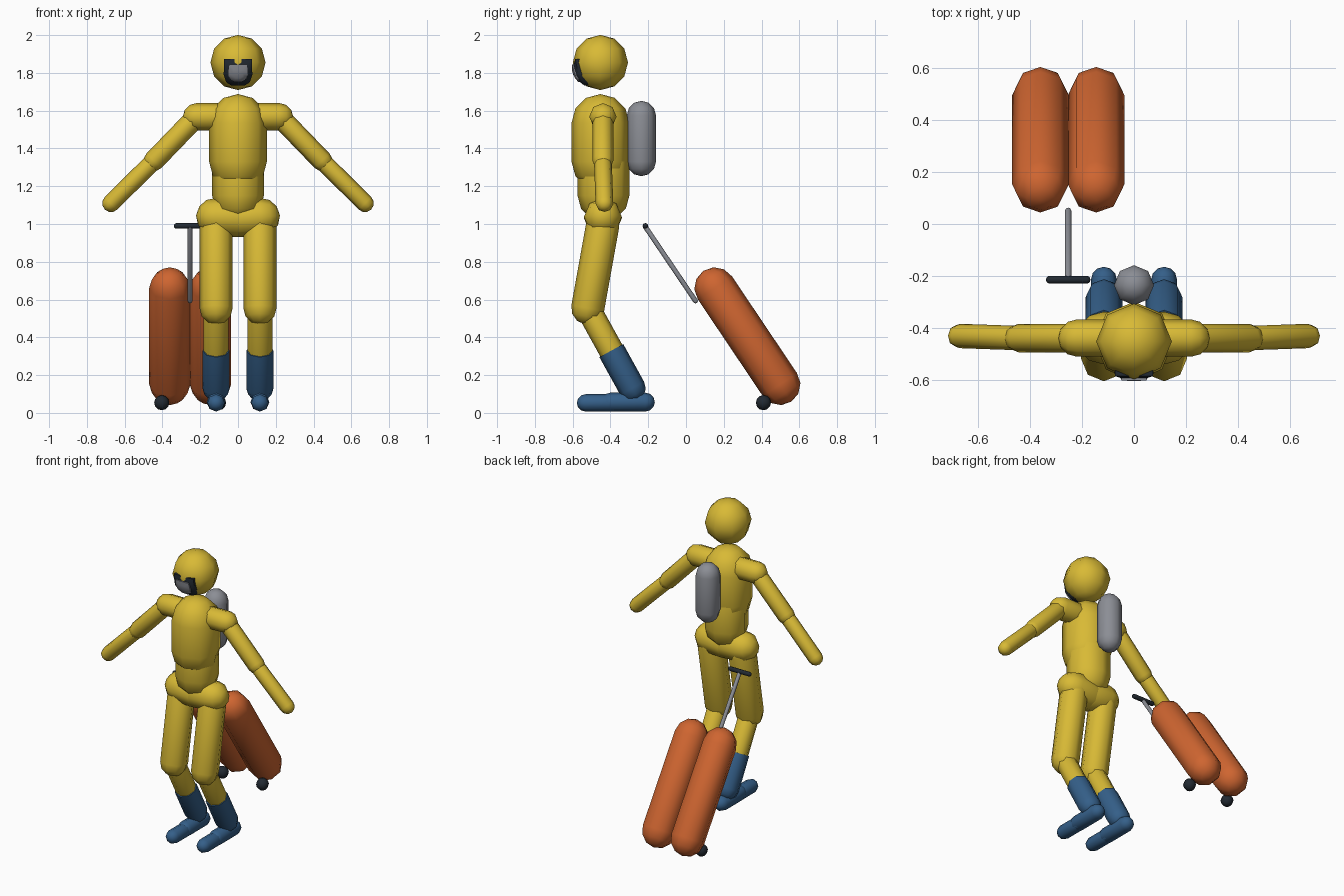
import bpy, bmesh
from math import sin, cos, pi, radians, sqrt
from mathutils import Vector, Matrix

cube = bpy.data.objects.get("Cube")
if cube:
    bpy.data.objects.remove(cube, do_unlink=True)


def material(name, rgb):
    mat = bpy.data.materials.new(name)
    mat.use_nodes = True
    mat.diffuse_color = (*rgb, 1)
    mat.node_tree.nodes["Principled BSDF"].inputs["Base Color"].default_value = (*rgb, 1)
    return mat


YELLOW = material("suit yellow", (0.69, 0.49, 0.036))
ORANGE = material("case orange", (0.62, 0.13, 0.03))
BLUE = material("boot blue", (0.035, 0.115, 0.25))
GREY = material("metal grey", (0.26, 0.27, 0.30))
DARK = material("rubber dark", (0.016, 0.023, 0.032))


def finish(name, bm, mat):
    bmesh.ops.recalc_face_normals(bm, faces=bm.faces)
    mesh = bpy.data.meshes.new(name)
    bm.to_mesh(mesh)
    bm.free()
    mesh.materials.append(mat)
    mesh.shade_smooth()
    mesh.set_sharp_from_angle(angle=radians(60))
    obj = bpy.data.objects.new(name, mesh)
    bpy.context.collection.objects.link(obj)
    return obj


def capsule(name, a, b, r, mat, flat_start=False, sides=8):
    """Round-ended tube between the centres a and b; a == b gives a ball."""
    a, b = Vector(a), Vector(b)
    axis = b - a
    length = axis.length
    arc = [i * pi / 6 for i in range(4)]
    if flat_start:
        profile = [(0, 0), (r, 0)]
    else:
        profile = [(r * sin(t), -r * cos(t)) for t in arc]
    profile += [(r * cos(t), length + r * sin(t)) for t in arc]
    bm = bmesh.new()
    verts = [bm.verts.new((x, 0, z)) for x, z in profile]
    edges = [bm.edges.new(pair) for pair in zip(verts, verts[1:])]
    bmesh.ops.spin(bm, geom=verts + edges, cent=(0, 0, 0), axis=(0, 0, 1),
                   angle=2 * pi, steps=sides)
    bmesh.ops.remove_doubles(bm, verts=bm.verts, dist=0.0005)
    turn = axis.to_track_quat('Z', 'Y').to_matrix().to_4x4() if length > 0 else Matrix()
    bm.transform(Matrix.Translation(a) @ turn)
    return finish(name, bm, mat)


def face_plate(name, outline, radius, mat, centre):
    """Thin curved plate that follows the helmet, with its rim tucked inside."""
    bm = bmesh.new()
    mx = sum(p[0] for p in outline) / len(outline)
    mz = sum(p[1] for p in outline) / len(outline)

    def point(x, z, rad):
        depth = sqrt(max(rad ** 2 - x ** 2 - (z - centre.z) ** 2, 0))
        return bm.verts.new((x, centre.y - depth, z))

    rings = []
    for s, rad in ((0.5, radius), (1, radius), (1, radius - 0.02)):
        rings.append([point(mx + (x - mx) * s, mz + (z - mz) * s, rad) for x, z in outline])
    mid = point(mx, mz, radius)
    n = len(outline)
    for i in range(n):
        j = (i + 1) % n
        bm.faces.new((mid, rings[0][i], rings[0][j]))
        for inner, outer in zip(rings, rings[1:]):
            bm.faces.new((inner[i], outer[i], outer[j], inner[j]))
    return finish(name, bm, mat)


# Head with face opening and breathing mask
head = Vector((0, -0.453, 1.855))
capsule("head", head, head, 0.146, YELLOW)
half = [(0.073, 1.873), (0.076, 1.79), (0.062, 1.75), (0.035, 1.733)]
face_plate("face_opening", half + [(-x, z) for x, z in reversed(half)], 0.153, DARK, head)
half = [(0.048, 1.845), (0.054, 1.80), (0.046, 1.77), (0.02, 1.752)]
face_plate("breathing_mask", half + [(-x, z) for x, z in reversed(half)], 0.158, GREY, head)

# Trunk and backpack
capsule("chest", (0, -0.453, 1.535), (0, -0.453, 1.33), 0.153, YELLOW)
capsule("abdomen", (0, -0.437, 1.33), (0, -0.437, 1.15), 0.137, YELLOW)
capsule("backpack", (0, -0.236, 1.575), (0, -0.236, 1.33), 0.077, GREY)

# Limbs, the same on both sides
for s, side in ((1, "left"), (-1, "right")):
    y = -0.44
    shoulder, elbow, wrist = (s * 0.22, y, 1.568), (s * 0.445, y, 1.335), (s * 0.672, -0.432, 1.11)
    capsule(side + "_shoulder", (s * 0.06, y, 1.568), shoulder, 0.072, YELLOW)
    capsule(side + "_upper_arm", shoulder, elbow, 0.055, YELLOW)
    capsule(side + "_forearm", elbow, wrist, 0.047, YELLOW)

    x = s * 0.116
    hip, knee, ankle = (x, y, 1.0), (x, -0.52, 0.555), (x, -0.285, 0.13)
    capsule(side + "_hip", (0, y, 1.03), (s * 0.122, y, 1.038), 0.1, YELLOW)
    capsule(side + "_thigh", hip, knee, 0.088, YELLOW)
    capsule(side + "_shin", knee, ankle, 0.066, YELLOW)
    boot_top = Vector(knee).lerp(Vector(ankle), 0.53)
    capsule(side + "_boot_leg", boot_top, ankle, 0.072, BLUE, flat_start=True)
    capsule(side + "_foot", (x, -0.215, 0.057), (x, -0.40, 0.057), 0.05, BLUE)
    capsule(side + "_toe", (x, -0.38, 0.053), (x, -0.532, 0.053), 0.046, BLUE)

# Trailing twin case with wheels
for x, out, side in ((-0.146, 1, "left"), (-0.361, -1, "right")):
    capsule(side + "_case", (x, 0.153, 0.662), (x, 0.497, 0.15), 0.109, ORANGE)
    wheel = (x + out * 0.043, 0.41, 0.054)
    capsule(side + "_wheel", wheel, wheel, 0.04, DARK)

# Pull handle
capsule("handle_rod", (-0.254, -0.215, 0.985), (-0.254, 0.05, 0.593), 0.013, GREY)
capsule("handle_grip", (-0.325, -0.215, 0.99), (-0.183, -0.215, 0.99), 0.015, DARK)
